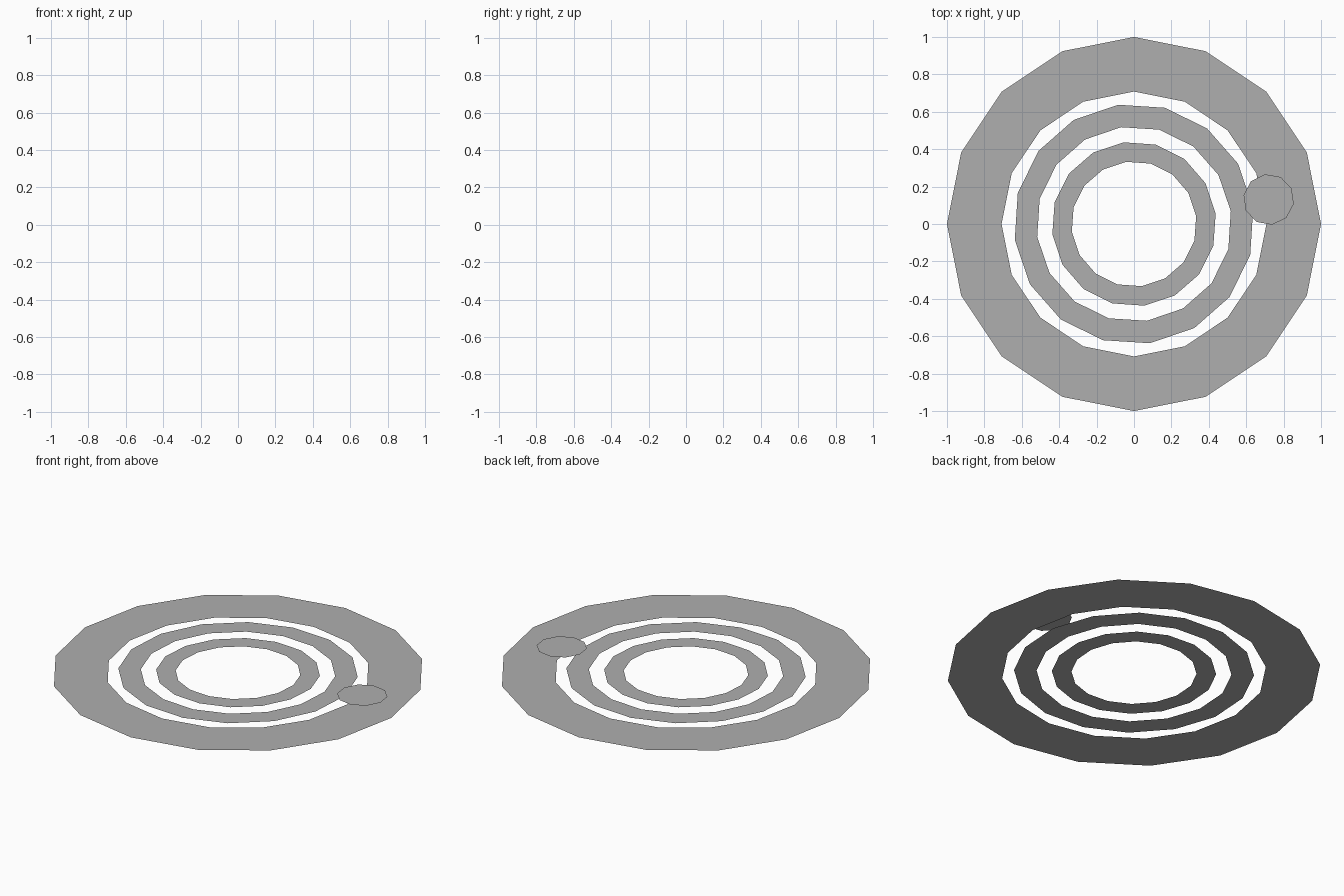
import bpy, bmesh
from math import cos, sin, radians, tau

if "Cube" in bpy.data.objects:
    bpy.data.objects.remove(bpy.data.objects["Cube"])

grey = bpy.data.materials.new("grey")
grey.diffuse_color = (0.43, 0.43, 0.43, 1)
grey.use_nodes = True
grey.node_tree.nodes["Principled BSDF"].inputs["Base Color"].default_value = grey.diffuse_color


def flat_part(name, sides, turn, outer, inner=0, centre=(0, 0, 0)):
    """Flat polygon ring, or a filled disc when inner is 0."""
    bm = bmesh.new()
    cx, cy, cz = centre

    def loop(r):
        angles = [radians(turn) + tau * i / sides for i in range(sides)]
        return [bm.verts.new((cx + r * cos(a), cy + r * sin(a), cz)) for a in angles]

    out = loop(outer)
    if inner:
        inn = loop(inner)
        for i in range(sides):
            j = (i + 1) % sides
            bm.faces.new((inn[i], out[i], out[j], inn[j]))
    else:
        bm.faces.new(out)
    mesh = bpy.data.meshes.new(name)
    bm.to_mesh(mesh)
    bm.free()
    mesh.materials.append(grey)
    obj = bpy.data.objects.new(name, mesh)
    bpy.context.collection.objects.link(obj)
    return obj


# Three concentric flat rings
flat_part("outer_ring", 16, 0, 1.0, 0.708)
flat_part("middle_ring", 16, 7.6, 0.643, 0.522)
flat_part("inner_ring", 16, 7.2, 0.44, 0.335)

# Small disc floating just above the rings
flat_part("small_disc", 10, 26, 0.136, centre=(0.72, 0.131, 0.01))
